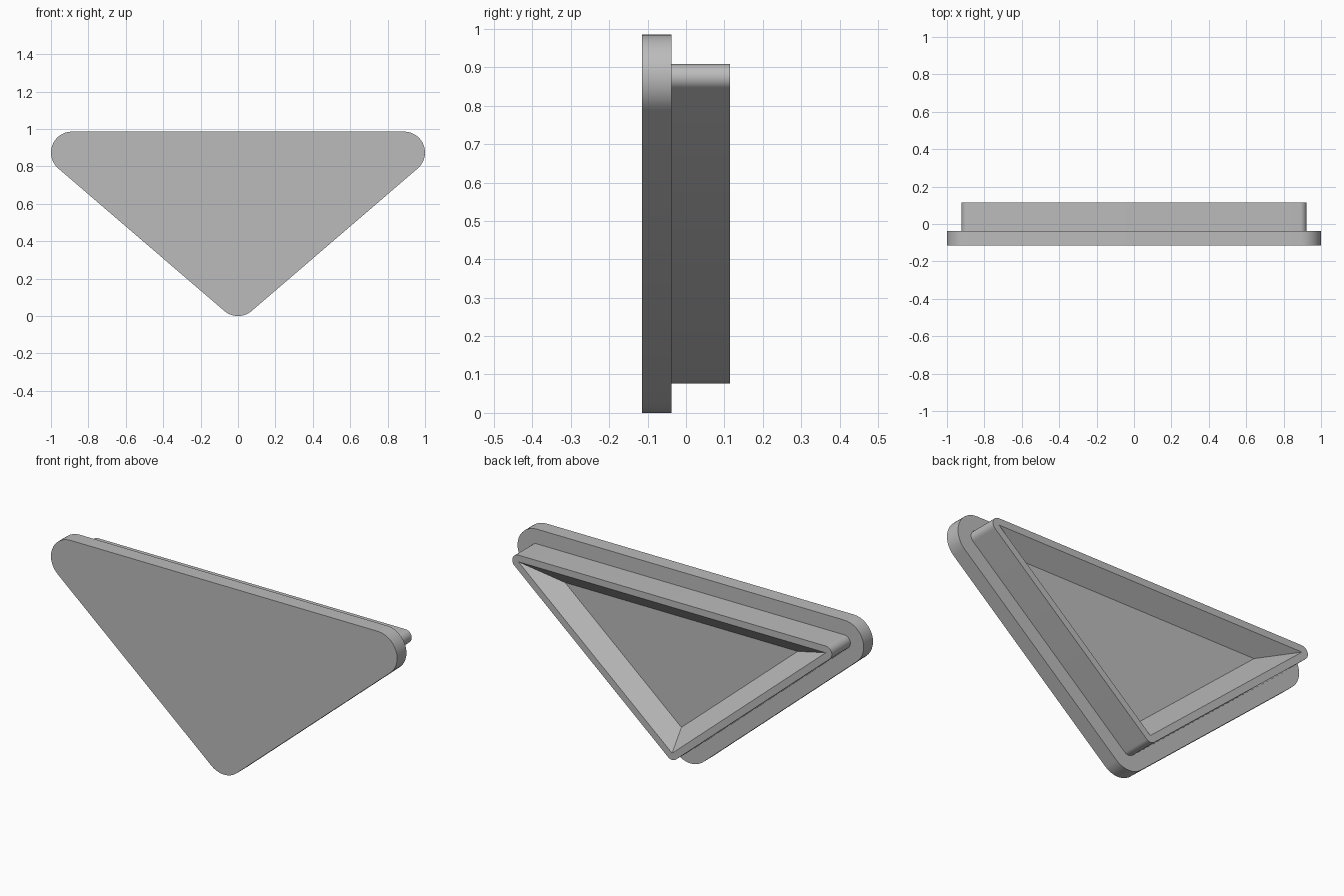
import bpy, bmesh
from math import atan2, cos, sin, pi, hypot, radians

cube = bpy.data.objects.get("Cube")
if cube:
    bpy.data.objects.remove(cube, do_unlink=True)

# Core triangle that every outline is offset from
HALF, TOP, BOTTOM = 0.888, 0.874, 0.112
SLANT = atan2(TOP - BOTTOM, HALF)
WIDTH_SUM = HALF + hypot(HALF, TOP - BOTTOM)
INRADIUS = HALF * (TOP - BOTTOM) / WIDTH_SUM
CENTRE_Z = TOP - INRADIUS
STEPS = 14

grey = bpy.data.materials.new("plain grey")
grey.use_nodes = True
colour = (0.5, 0.5, 0.5, 1)
grey.diffuse_color = colour
grey.node_tree.nodes["Principled BSDF"].inputs["Base Color"].default_value = colour


def outline(offset, y):
    """Triangle grown with round corners, or shrunk with sharp ones."""
    scale = 1 + min(offset, 0) / INRADIUS
    radius = max(offset, 0)
    right = SLANT - pi / 2
    corners = [(0, BOTTOM, -pi - right, right),
               (HALF, TOP, right, pi / 2),
               (-HALF, TOP, pi / 2, pi - right)]
    points = []
    for x, z, start, end in corners:
        for i in range(STEPS + 1):
            a = start + (end - start) * i / STEPS
            points.append((x * scale + radius * cos(a), y,
                           CENTRE_Z + (z - CENTRE_Z) * scale + radius * sin(a)))
    return points


def loft(name, sections, front_cap):
    """Skin a series of (offset, y) outlines and close the last one."""
    bm = bmesh.new()
    loops = [[bm.verts.new(p) for p in outline(*s)] for s in sections]
    for a, b in zip(loops, loops[1:]):
        for i in range(len(a)):
            j = (i + 1) % len(a)
            bm.faces.new((a[i], b[i], b[j], a[j]))
    if front_cap:
        bm.faces.new(loops[0])
    bm.faces.new(loops[-1][::-1])
    bmesh.ops.remove_doubles(bm, verts=bm.verts[:], dist=0.0001)
    mesh = bpy.data.meshes.new(name)
    bm.to_mesh(mesh)
    bm.free()
    mesh.materials.append(grey)
    obj = bpy.data.objects.new(name, mesh)
    bpy.context.collection.objects.link(obj)
    bpy.ops.object.select_all(action='DESELECT')
    obj.select_set(True)
    bpy.context.view_layer.objects.active = obj
    bpy.ops.object.shade_smooth_by_angle(angle=radians(30))


FRONT, STEP, FLOOR, BACK = -0.115, -0.038, 0.038, 0.115

# Wide front plate
loft("front_plate", [(0.112, FRONT), (0.112, STEP)], True)

# Narrower rear body with a rim and a sloping recess
loft("rear_body", [(0.035, STEP), (0.035, BACK), (0, BACK), (-0.08, FLOOR)], False)
